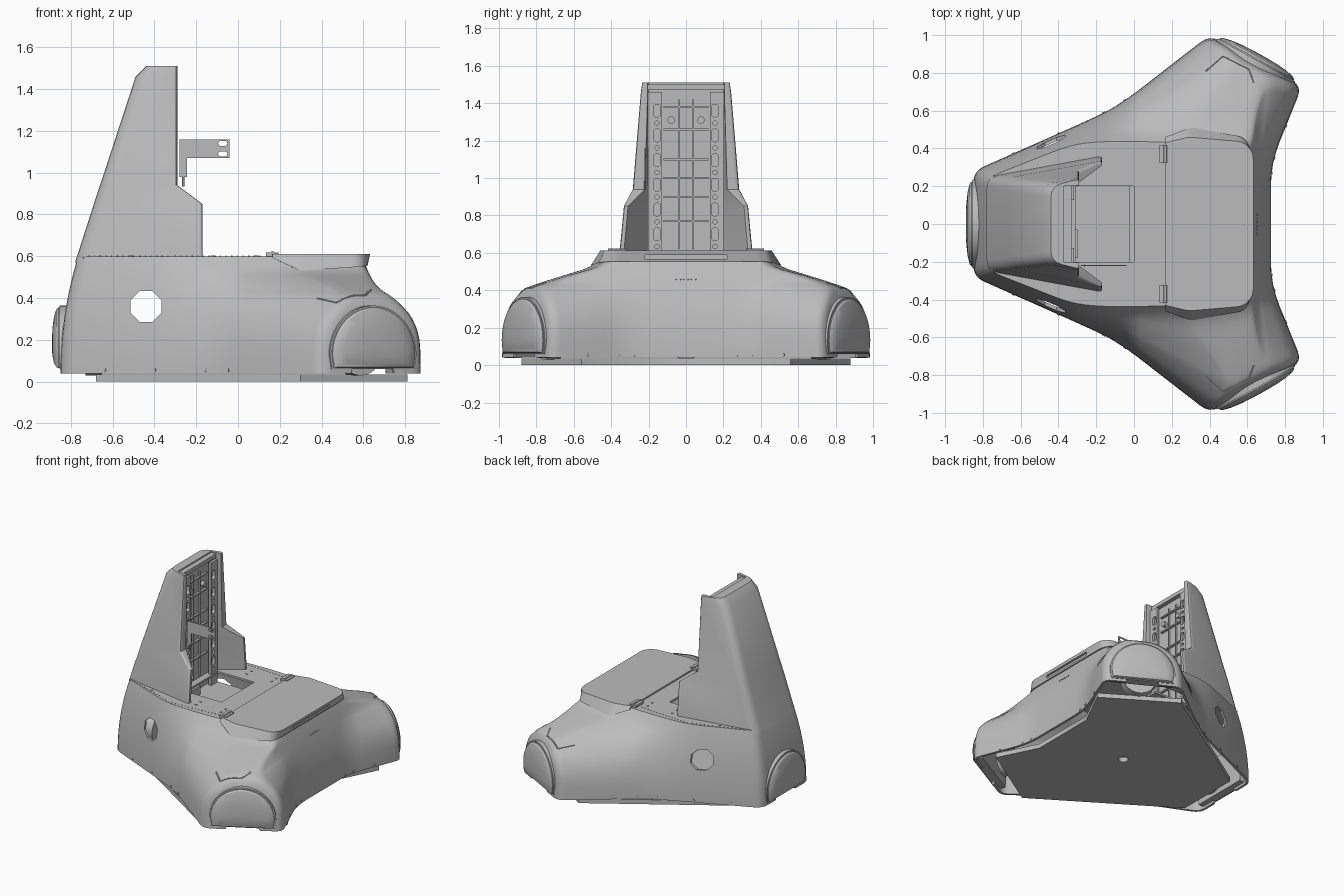
import bpy, bmesh, math
from mathutils import Vector as V
from mathutils.bvhtree import BVHTree

if "Cube" in bpy.data.objects:
    bpy.data.objects.remove(bpy.data.objects["Cube"])

X, Y, Z = V((1, 0, 0)), V((0, 1, 0)), V((0, 0, 1))
grey = bpy.data.materials.new("light grey")
grey.use_nodes = True
grey.diffuse_color = (0.5, 0.5, 0.5, 1)
grey.node_tree.nodes["Principled BSDF"].inputs["Base Color"].default_value = (0.5, 0.5, 0.5, 1)


def raw(name, bm):
    bmesh.ops.recalc_face_normals(bm, faces=bm.faces)
    me = bpy.data.meshes.new(name)
    bm.to_mesh(me)
    bm.free()
    ob = bpy.data.objects.new(name, me)
    bpy.context.scene.collection.objects.link(ob)
    return ob


def make(name, bm, cutter=None, shell=0):
    """Turn a bmesh into a finished, shaded part; optionally hollow it and cut holes."""
    ob = raw(name, bm)
    if shell:
        mod = ob.modifiers.new("wall", 'SOLIDIFY')
        mod.thickness, mod.offset = shell, -1
    if cutter:
        tool = raw("cutter", cutter)
        tool.hide_render = True
        mod = ob.modifiers.new("holes", 'BOOLEAN')
        mod.operation, mod.solver, mod.object = 'DIFFERENCE', 'EXACT', tool
    if ob.modifiers:
        bpy.context.view_layer.update()
        dg = bpy.context.evaluated_depsgraph_get()
        me = bpy.data.meshes.new_from_object(ob.evaluated_get(dg))
        ob.modifiers.clear()
        ob.data = me
    if cutter:
        bpy.data.objects.remove(tool)
    ob.data.materials.clear()
    ob.data.materials.append(grey)
    for other in bpy.context.selected_objects:
        other.select_set(False)
    ob.select_set(True)
    bpy.context.view_layer.objects.active = ob
    bpy.ops.object.shade_smooth_by_angle()
    return ob


def loft(bm, rings, floor=True):
    loops = [[bm.verts.new(p) for p in r] for r in rings]
    n = len(loops[0])
    for a, b in zip(loops, loops[1:]):
        for i in range(n):
            j = (i + 1) % n
            bm.faces.new((a[i], a[j], b[j], b[i]))
    bm.faces.new(loops[-1])
    if floor:
        bm.faces.new(loops[0][::-1])
    return bm


def prism(bm, pts, depth):
    return loft(bm, [pts, [p + depth for p in pts]])


def box(bm, lo, hi):
    (a, b, c), (d, e, f) = lo, hi
    return prism(bm, [V((a, b, c)), V((d, b, c)), V((d, e, c)), V((a, e, c))], Z * (f - c))


def disc(c, axis, r, n=12, stretch=0, up=Z):
    if abs(axis.dot(up)) > 0.9:
        up = Y
    u = axis.cross(up).normalized()
    w = u.cross(axis).normalized()
    out = []
    for i in range(n):
        a = math.tau * (i + 0.5) / n
        out.append(c + u * r * math.cos(a) + w * (r * math.sin(a) + math.copysign(stretch, math.sin(a))))
    return out


def mirrored(half, fillets):
    """Close a half outline across y = 0 and round its corners."""
    pts = [V(p) for p in half] + [V((p[0], -p[1], p[2])) for p in reversed(half)]
    rad = list(fillets) + list(reversed(fillets))
    out = []
    for i, p in enumerate(pts):
        if not rad[i]:
            out.append(p)
            continue
        a, b = pts[i - 1] - p, pts[(i + 1) % len(pts)] - p
        a *= min(rad[i] / a.length, 0.45)
        b *= min(rad[i] / b.length, 0.45)
        out += [p + a * (1 - t / 4) ** 2 + b * (t / 4) ** 2 for t in range(5)]
    return out


# Three-lobed body shell: height, then outer and inner corner of the arm
arm = [(.04, .40, 1.0, .89, .73), (.2, .405, .99, .885, .725), (.3, .44, .965, .85, .735),
       (.36, .48, .925, .80, .75), (.41, .52, .87, .74, .76), (.44, .50, .79, .69, .73),
       (.48, .42, .66, .65, .62), (.53, .31, .51, .62, .46), (.6, .28, .43, .56, .40)]
low = [V((-.85, .28)), V((-.32, .515)), V((-.09, .62)), V((.725, .32))]
high = [V((-.765, .25)), V((-.32, .425)), V((-.1, .44)), V((.59, .37))]


def body_ring(z, ax, ay, bx, by):
    s = max(0, (z - .04) / .56) ** 2
    p = [a.lerp(b, s) for a, b in zip(low, high)]
    p[3:3] = [V((ax, ay)), V((bx, by))]
    return mirrored([(q.x, q.y, z) for q in p], (.06, .1, .14, .06, .06, .12))


rings = []
for i in range(len(arm) - 1):
    p0, p1, p2, p3 = [arm[min(max(k, 0), len(arm) - 1)] for k in range(i - 1, i + 3)]
    for t in (0, 1 / 3, 2 / 3):
        rings.append(body_ring(*[b + .5 * t * (c - a + t * (2 * a - 5 * b + 4 * c - d + t * (3 * (b - c) + d - a)))
                                 for a, b, c, d in zip(p0, p1, p2, p3)]))
rings.append(body_ring(*arm[-1]))

# Wheel ends: centre and outward direction
ends = [(V((.645, .865, 0)), V((.48, .875, 0)).normalized()),
        (V((.645, -.865, 0)), V((.48, -.875, 0)).normalized()),
        (V((-.85, 0, 0)), -X)]

holes = bmesh.new()
prism(holes, disc(V((-.44, -1, .36)), Y, .08, 8), Y * 2)
box(holes, (-.31, -.2, .5), (0, .2, .7))
for c, n in ends:
    side = n.cross(Z)
    prism(holes, [c - n * .1 + side * a + Z * h for a, h in ((-.13, 0), (.13, 0), (.11, .07), (-.11, .07))], n * .2)
body = make("body_shell", loft(bmesh.new(), rings, floor=False), holes, shell=.018)
tree = BVHTree.FromPolygons([v.co for v in body.data.vertices], [p.vertices for p in body.data.polygons])


# Domed wheel covers, their rims and the wheels
def arch(c, n, scale, out):
    side = n.cross(Z)
    pts = [(math.cos(math.pi * i / 24) * .225, .13 + math.sin(math.pi * i / 24) * .225) for i in range(25)]
    pts += [(-.215, .065), (.215, .065)]
    return [c + n * out + side * a * scale + Z * (.17 + (h - .17) * scale) for a, h in pts]


covers, rims, wheels = bmesh.new(), bmesh.new(), bmesh.new()
for c, n in ends:
    loft(covers, [arch(c, n, s, o) for s, o in ((1, -.06), (1, .01), (.95, .02), (.75, .031), (.45, .038), (.15, .04))])
    prism(rims, arch(c, n, 1.05, -.06), n * .064)
    prism(wheels, disc(c - n * .2 + Z * .15, n, .12, 32), n * .08)
make("wheel_covers", covers)
make("cover_rims", rims)
make("wheels", wheels)

# Underside plate
plate = [(-.68, .25, 0), (.3, .88, 0), (.81, .56, 0), (.66, .26, 0)]
hole = prism(bmesh.new(), disc(V((.1, 0, -.1)), Z, .035, 16), Z * .3)
make("base_plate", prism(bmesh.new(), mirrored(plate, (0, 0, 0, 0)), Z * .035), hole)

# Hinged lid folding over the front edge of the deck
lid_low = [(.165, .46, .592), (.3, .512, .53), (.585, .46, .55), (.62, .39, .555)]
lid_top = [(.165, .43, .612), (.29, .46, .612), (.58, .435, .612), (.632, .38, .612)]
lid = loft(bmesh.new(), [mirrored(r, (0, .02, .04, .04)) for r in (lid_low, lid_top)])
slot = box(bmesh.new(), (.612, -.22, .568), (.7, .22, .59))
make("lid", lid, slot)
hinges = bmesh.new()
for s in (-1, 1):
    box(hinges, (.135, s * .37 - .048, .59), (.193, s * .37 + .048, .618))
    prism(hinges, disc(V((.165, s * .37 - .048, .616)), Y, .009), Y * .096)
make("lid_hinges", hinges)

# Tower: U-shaped shell with flared feet, open to +x
tower = []
for z, xb, yb, xf, yf, yi in ((.57, -.78, .25, -.17, .362, .335), (.85, -.69, .24, -.17, .335, .31),
                              (.94, -.66, .235, -.29, .288, .22), (1.46, -.49, .208, -.29, .245, .205),
                              (1.51, -.44, .2, -.29, .238, .205)):
    tower.append(mirrored([(xb, yb, z), (xf, yf, z), (xf, yi, z), (-.37, .2, z)], (.06, .025, 0, 0)))
make("tower_shell", loft(bmesh.new(), tower))
make("tower_roof", box(bmesh.new(), (-.4, -.21, 1.47), (-.33, .21, 1.5)))

# Mast inside the tower: slotted rails, ribbed panel, cable strips
rails, slots = bmesh.new(), bmesh.new()
for s in (-1, 1):
    box(rails, (-.34, s * .165 - .038, .5), (-.318, s * .165 + .038, 1.46))
    for i in range(6):
        z = .7 + i * .132
        prism(slots, disc(V((-.4, s * .155, z)), X, .02, 12, .015), X * .2)
        prism(slots, disc(V((-.4, s * .155, z - .066)), X, .012), X * .2)
make("mast_rails", rails, slots)
ribs = box(bmesh.new(), (-.375, -.2, .5), (-.362, .2, 1.47))
for z in (.77, .9, 1.0, 1.1, 1.26, 1.38):
    box(ribs, (-.365, -.12, z - .005), (-.345, .12, z + .005))
for y in (-.04, .04):
    box(ribs, (-.365, y - .004, .62), (-.35, y + .004, 1.42))
    prism(ribs, disc(V((-.365, y * 2, 1.31)), X, .02), X * .03)
make("mast_panel", ribs)

# Thin side bracket with two slots and a pin
outline = [(-.28, .98), (-.245, .98), (-.245, 1.07), (-.04, 1.07), (-.04, 1.16), (-.28, 1.16)]
bracket = prism(bmesh.new(), [V((a, -.222, b)) for a, b in outline], Y * .006)
slots = bmesh.new()
for z in (1.09, 1.14):
    prism(slots, disc(V((-.073, -.3, z)), Y, .012, 12, .01, X), Y * .2)
make("side_bracket", bracket, slots)
make("bracket_pin", prism(bmesh.new(), disc(V((-.262, -.219, .935)), Z, .005), Z * .05))

# Shelf seen through the deck opening
shelf = box(bmesh.new(), (-.36, -.21, .5), (-.02, .21, .515))
box(shelf, (-.36, -.18, .515), (-.3, -.03, .58))
make("deck_shelf", shelf)

# Screws set onto the shell by casting toward it
screws = bmesh.new()


def screw(origin, direction, r=.009):
    hit, normal, _, _ = tree.ray_cast(V(origin), V(direction))
    if hit:
        if normal.dot(V(direction)) > 0:
            normal = -normal
        prism(screws, disc(hit - normal * .004, normal, r), normal * .008)


for s in (-1, 1):
    for x in (-.64, -.4, -.16, -.05):
        screw((x, s * 2, .055), (0, -s, 0))
    for x, y in ((-.12, .34), (-.12, .28), (.09, .34), (.09, .28), (-.51, .32)):
        screw((x, s * y, 2), (0, 0, -1))
    for y in (.27, .35, .52):
        screw((2, s * y, .055), (-1, 0, 0))
    for i in range(16):
        screw((-.3 + i * .027, s * (.415 - i * .0018), 2), (0, 0, -1), .003)
        screw((-.74 + i * .027, s * (.255 + i * .0095), 2), (0, 0, -1), .003)
    for y in (.01, .03, .05):
        screw((2, s * y, .46), (-1, 0, 0), .005)
make("screws", screws)

# Grip outline on top of each arm
grips = bmesh.new()
corners = [V(p) for p in ((.38, .81, 2), (.47, .89, 2), (.61, .82, 2), (.635, .75, 2))]
for s in (-1, 1):
    path = []
    for a, b in zip(corners, corners[1:]):
        for i in range(6):
            p = a.lerp(b, i / 5)
            hit = tree.ray_cast(V((p.x, p.y * s, 2)), -Z)[0]
            if hit and (not path or (hit - path[-1]).length > .002):
                path.append(hit)
    for a, b in zip(path, path[1:]):
        prism(grips, disc(a, (b - a).normalized(), .005, 6), b - a)
make("arm_grips", grips)
